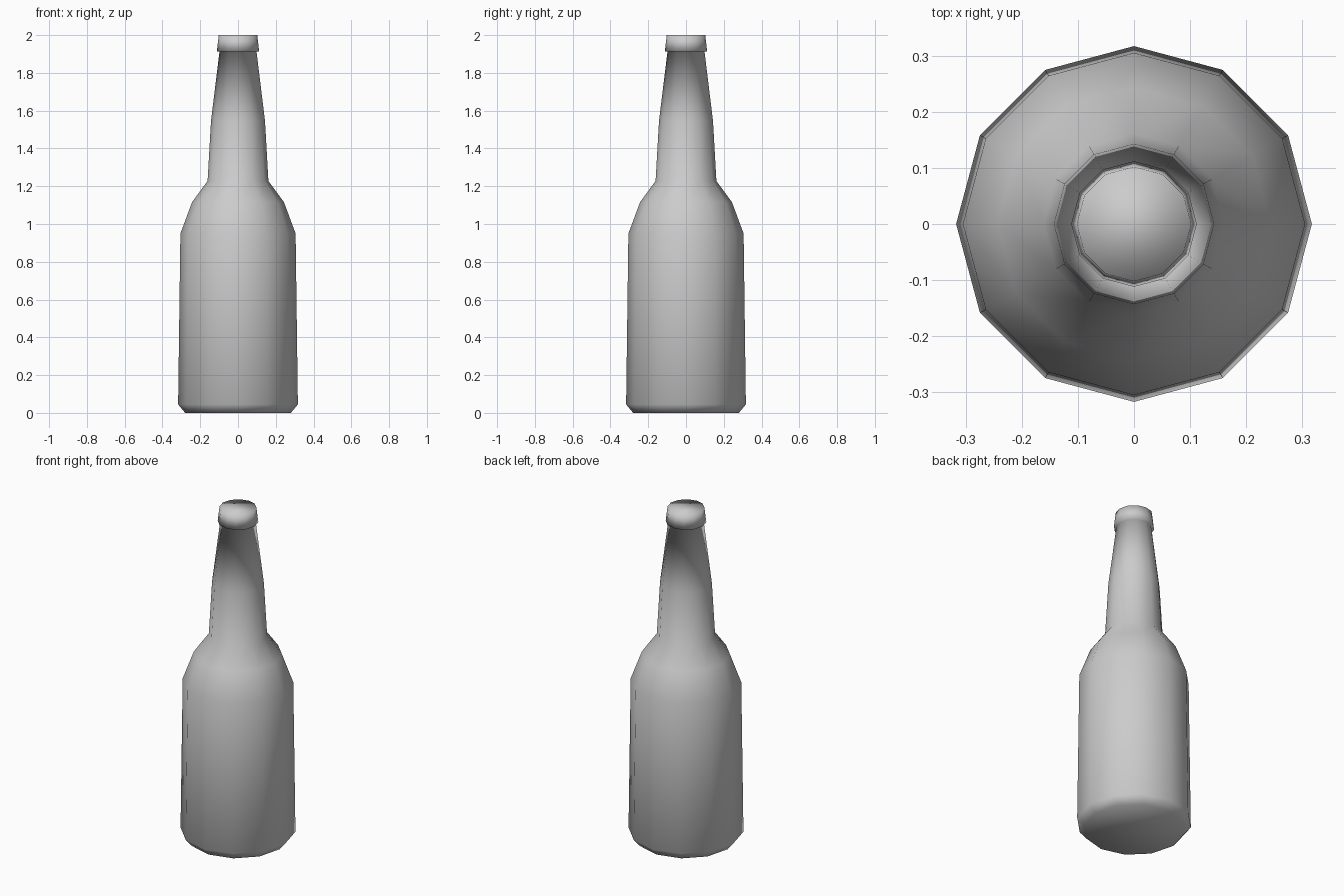
import bpy, bmesh
from math import cos, sin, pi

if "Cube" in bpy.data.objects:
    bpy.data.objects.remove(bpy.data.objects["Cube"])

SIDES = 12


def lathe(name, profile):
    """Revolve a (radius, z) profile, closing both ends with flat caps."""
    bm = bmesh.new()
    rings = [[bm.verts.new((r * cos(2 * pi * i / SIDES), r * sin(2 * pi * i / SIDES), z))
              for i in range(SIDES)] for r, z in profile]
    for low, high in zip(rings, rings[1:]):
        for i in range(SIDES):
            j = (i + 1) % SIDES
            bm.faces.new((low[i], low[j], high[j], high[i]))
    bm.faces.new(rings[0][::-1])
    bm.faces.new(rings[-1])
    for f in bm.faces:
        f.smooth = True
    bmesh.ops.recalc_face_normals(bm, faces=bm.faces)
    mesh = bpy.data.meshes.new(name)
    bm.to_mesh(mesh)
    bm.free()
    obj = bpy.data.objects.new(name, mesh)
    bpy.context.collection.objects.link(obj)
    return obj


# Bottle and crimped-style cap, one continuous smooth shell
lathe("bottle", [
    (0.28, 0.0), (0.317, 0.045),                   # chamfered base
    (0.305, 0.95), (0.243, 1.116), (0.161, 1.228),  # body and shoulder
    (0.143, 1.545), (0.098, 1.913),                # neck
    (0.112, 1.913), (0.102, 2.0),                  # cap
])
